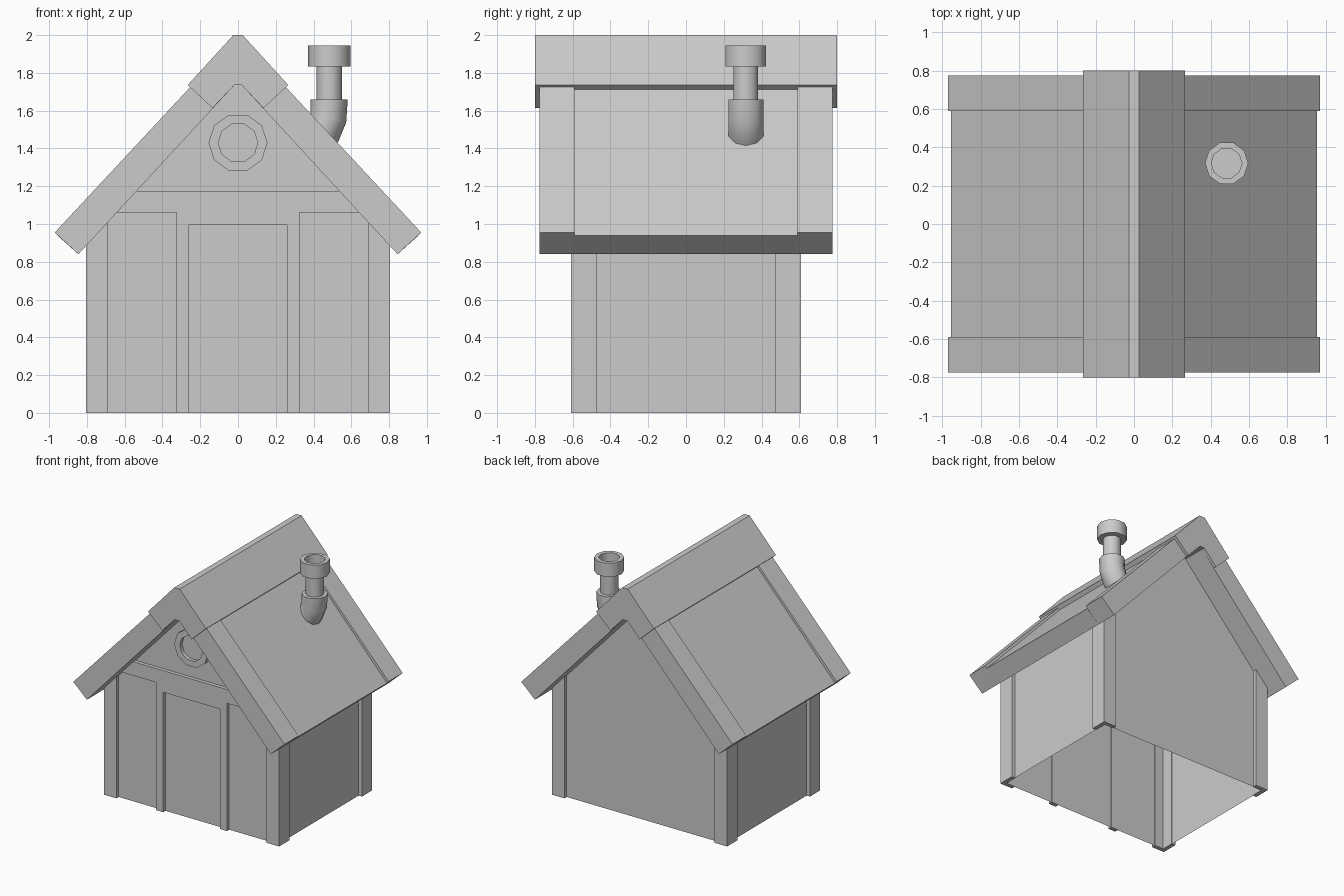
import bpy, bmesh
from math import sin, cos, pi, radians
from mathutils import Vector

if "Cube" in bpy.data.objects:
    bpy.data.objects.remove(bpy.data.objects["Cube"])

SIDES = 10


def finish(name, bm, smooth=False):
    bmesh.ops.recalc_face_normals(bm, faces=bm.faces[:])
    me = bpy.data.meshes.new(name)
    bm.to_mesh(me)
    bm.free()
    ob = bpy.data.objects.new(name, me)
    bpy.context.collection.objects.link(ob)
    if smooth:
        bpy.ops.object.select_all(action='DESELECT')
        ob.select_set(True)
        bpy.context.view_layer.objects.active = ob
        bpy.ops.object.shade_smooth_by_angle(angle=radians(40))
    return ob


def extrude(name, loop, vec, skip=()):
    """Prism from a 3D outline; skip lists outline edges left open."""
    bm = bmesh.new()
    a = [bm.verts.new(p) for p in loop]
    b = [bm.verts.new(Vector(p) + Vector(vec)) for p in loop]
    bm.faces.new(a)
    bm.faces.new(b[::-1])
    n = len(a)
    for i in range(n):
        if i not in skip:
            j = (i + 1) % n
            bm.faces.new((a[i], b[i], b[j], a[j]))
    return finish(name, bm)


def prism_y(name, pts, y0, y1, skip=()):
    return extrude(name, [(x, y0, z) for x, z in pts], (0, y1 - y0, 0), skip)


def mirrored(half):
    """Close a right-hand half outline with its mirror image."""
    return half + [(-x, z) for x, z in reversed(half)]


def skin(name, rings, cap_start=False, cap_end=False, smooth=True):
    bm = bmesh.new()
    vs = [[bm.verts.new(p) for p in r] for r in rings]
    for a, b in zip(vs, vs[1:]):
        for i in range(SIDES):
            j = (i + 1) % SIDES
            bm.faces.new((a[i], a[j], b[j], b[i]))
    if cap_start:
        bm.faces.new(vs[0])
    if cap_end:
        bm.faces.new(vs[-1])
    return finish(name, bm, smooth)


def ring(c, r, u, v):
    return [Vector(c) + r * (cos(2 * pi * i / SIDES) * Vector(u) + sin(2 * pi * i / SIDES) * Vector(v))
            for i in range(SIDES)]


# Wall shell, open underneath and under the roof
WX, WY = 0.775, 0.58
prism_y("walls", [(-WX, 0), (WX, 0), (WX, 0.95), (0.02, 1.76), (-0.02, 1.76), (-WX, 0.95)],
        -WY, WY, skip=(0, 2, 3, 4))

# L-shaped corner posts
for sx in (-1, 1):
    for sy in (-1, 1):
        outline = [(0.805, 0.61), (0.69, 0.61), (0.69, 0.575), (0.77, 0.575), (0.77, 0.475), (0.805, 0.475)]
        extrude("corner_post", [(sx * x, sy * y, 0) for x, y in outline], (0, 0, 1.02))

# Front frame: cross beam with door jambs in one outline
prism_y("door_frame", mirrored([(0.26, 0.995), (0.26, 0), (0.325, 0), (0.325, 1.06), (0.66, 1.06), (0.55, 1.175)]),
        -0.61, -0.575)

# Round gable window
U, V = (1, 0, 0), (0, 0, 1)
skin("round_window", [ring((0, y, 1.43), r, U, V) for r, y in
                      ((0.156, -0.575), (0.156, -0.615), (0.105, -0.615), (0.105, -0.585))], cap_end=True)

# Roof: panels, raised end boards and ridge cap
prism_y("roof_panels", mirrored([(0.02, 1.735), (0.845, 0.84), (0.955, 0.938), (0.015, 1.955)]), -0.59, 0.59)
for s in (-1, 1):
    prism_y("roof_end_board", mirrored([(0.02, 1.735), (0.845, 0.84), (0.97, 0.955), (0.02, 1.975)]),
            s * 0.59, s * 0.775)
prism_y("ridge_cap", mirrored([(0.02, 1.735), (0.135, 1.613), (0.266, 1.736), (0.025, 2.0)]), -0.8, 0.8)

# Chimney pipe: bent base, then neck and hollow collar
CX, CY = 0.483, 0.317
elbow = [(0.483, 1.66, 0), (0.478, 1.562, 15), (0.45, 1.49, 36), (0.36, 1.39, 45)]
skin("chimney_elbow", [ring((x, CY, z), 0.098, (cos(radians(t)), 0, -sin(radians(t))), (0, 1, 0))
                       for x, z, t in elbow], cap_start=True, cap_end=True)
skin("chimney_pipe", [ring((CX, CY, z), r, (1, 0, 0), (0, 1, 0)) for r, z in
                      ((0.0686, 1.65), (0.0686, 1.833), (0.113, 1.833), (0.113, 1.946), (0.08, 1.946), (0.08, 1.865))],
     cap_end=True)
